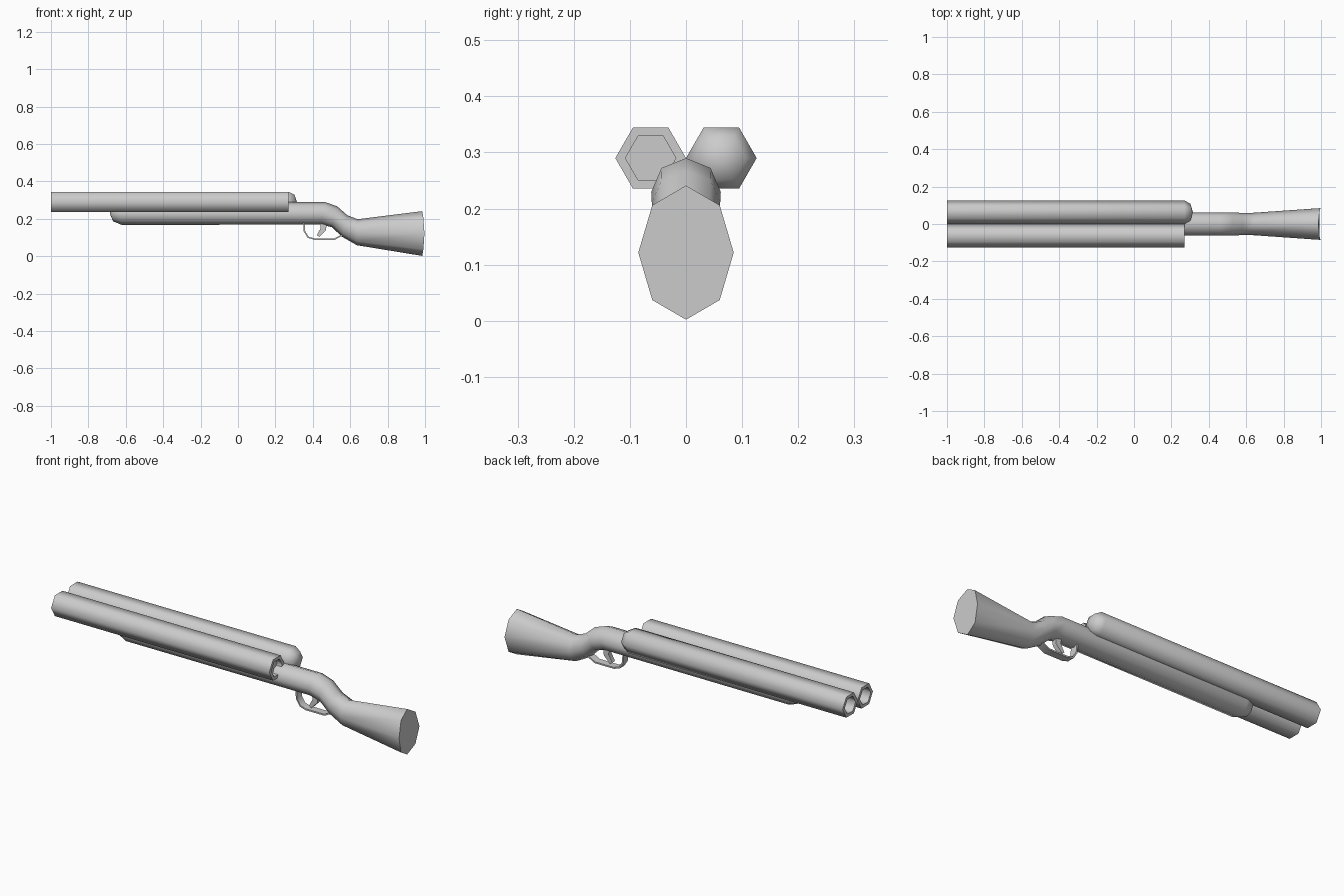
import bpy, bmesh, math
from mathutils import Vector

if "Cube" in bpy.data.objects:
    bpy.data.objects.remove(bpy.data.objects["Cube"])

steel = bpy.data.materials.new("plain grey")
steel.diffuse_color = (0.6, 0.6, 0.6, 1)
steel.use_nodes = True
steel.node_tree.nodes["Principled BSDF"].inputs["Base Color"].default_value = steel.diffuse_color


def finish(name, bm, angle):
    bmesh.ops.recalc_face_normals(bm, faces=bm.faces)
    mesh = bpy.data.meshes.new(name)
    bm.to_mesh(mesh)
    bm.free()
    mesh.materials.append(steel)
    ob = bpy.data.objects.new(name, mesh)
    bpy.context.collection.objects.link(ob)
    bpy.ops.object.select_all(action='DESELECT')
    ob.select_set(True)
    bpy.context.view_layer.objects.active = ob
    bpy.ops.object.shade_smooth_by_angle(angle=math.radians(angle))


def loft(name, rings, angle):
    """Skin a list of vertex rings; a ring of one point is a pole, open ends get a face."""
    bm = bmesh.new()
    loops = [[bm.verts.new(p) for p in r] for r in rings]
    for a, b in zip(loops, loops[1:]):
        n = max(len(a), len(b))
        for i in range(n):
            j = (i + 1) % n
            if len(a) == 1:
                bm.faces.new((a[0], b[i], b[j]))
            elif len(b) == 1:
                bm.faces.new((a[i], a[j], b[0]))
            else:
                bm.faces.new((a[i], a[j], b[j], b[i]))
    for l in (loops[0], loops[-1]):
        if len(l) > 2:
            bm.faces.new(l)
    finish(name, bm, angle)


# Hexagonal barrels with hollow muzzles
def hexagon(x, r, y):
    if r == 0:
        return [(x, y, 0.29)]
    return [(x, y + r * math.cos(k * math.pi / 3), 0.29 + r * math.sin(k * math.pi / 3))
            for k in range(6)]


muzzle = [(-0.80, 0.045), (-1.0, 0.045), (-1.0, 0.063), (0.27, 0.063)]
breeches = {
    "open_barrel": (-0.063, [(0.27, 0.045), (0.24, 0.045)]),
    "capped_barrel": (0.063, [(0.302, 0.0446), (0.315, 0)]),
}
for name, (y, end) in breeches.items():
    loft(name, [hexagon(x, r, y) for x, r in muzzle + end], 65)


# Stock: octagonal sections, each set by its top point, bottom point and half width
def octagon(top, bottom, w, bulge=0):
    t, b = Vector((top[0], 0, top[1])), Vector((bottom[0], 0, bottom[1]))
    mid, half = (t + b) / 2, (t - b) / 2
    ring = []
    for k in range(8):
        c, s = math.cos(k * math.pi / 4), math.sin(k * math.pi / 4)
        ring.append(mid + half * c + Vector((bulge * s * s, w * s, 0)))
    return ring


stock = [
    [(-0.686, 0, 0.229)],
    octagon((-0.668, 0.272), (-0.668, 0.187), 0.044),
    octagon((-0.622, 0.290), (-0.622, 0.168), 0.062),
    octagon((0.465, 0.290), (0.445, 0.169), 0.062),
    octagon((0.53, 0.267), (0.503, 0.155), 0.061),
    octagon((0.585, 0.219), (0.555, 0.105), 0.06),
    octagon((0.64, 0.198), (0.636, 0.059), 0.06),
    octagon((0.985, 0.241), (0.985, 0.002), 0.085, 0.012),
]
loft("stock", stock, 62)


# Trigger guard and trigger: flat ribbons following a path
def ribbon(name, path, thick, w):
    rings = []
    pts = [Vector((x, 0, z)) for x, z in path]
    for i, p in enumerate(pts):
        d = (pts[min(i + 1, len(pts) - 1)] - pts[max(i - 1, 0)]).normalized()
        n = Vector((-d.z, 0, d.x)) * thick[i] / 2
        rings.append([p + n * a + Vector((0, w * b, 0))
                      for a, b in ((1, 1), (1, -1), (-1, -1), (-1, 1))])
    loft(name, rings, 50)


ribbon("trigger_guard", [(0.352, 0.18), (0.355, 0.134), (0.375, 0.102), (0.407, 0.092),
                         (0.517, 0.092), (0.565, 0.118)], [0.008] * 6, 0.02)
ribbon("trigger", [(0.457, 0.18), (0.456, 0.145), (0.428, 0.108)], [0.036, 0.03, 0.016], 0.012)
